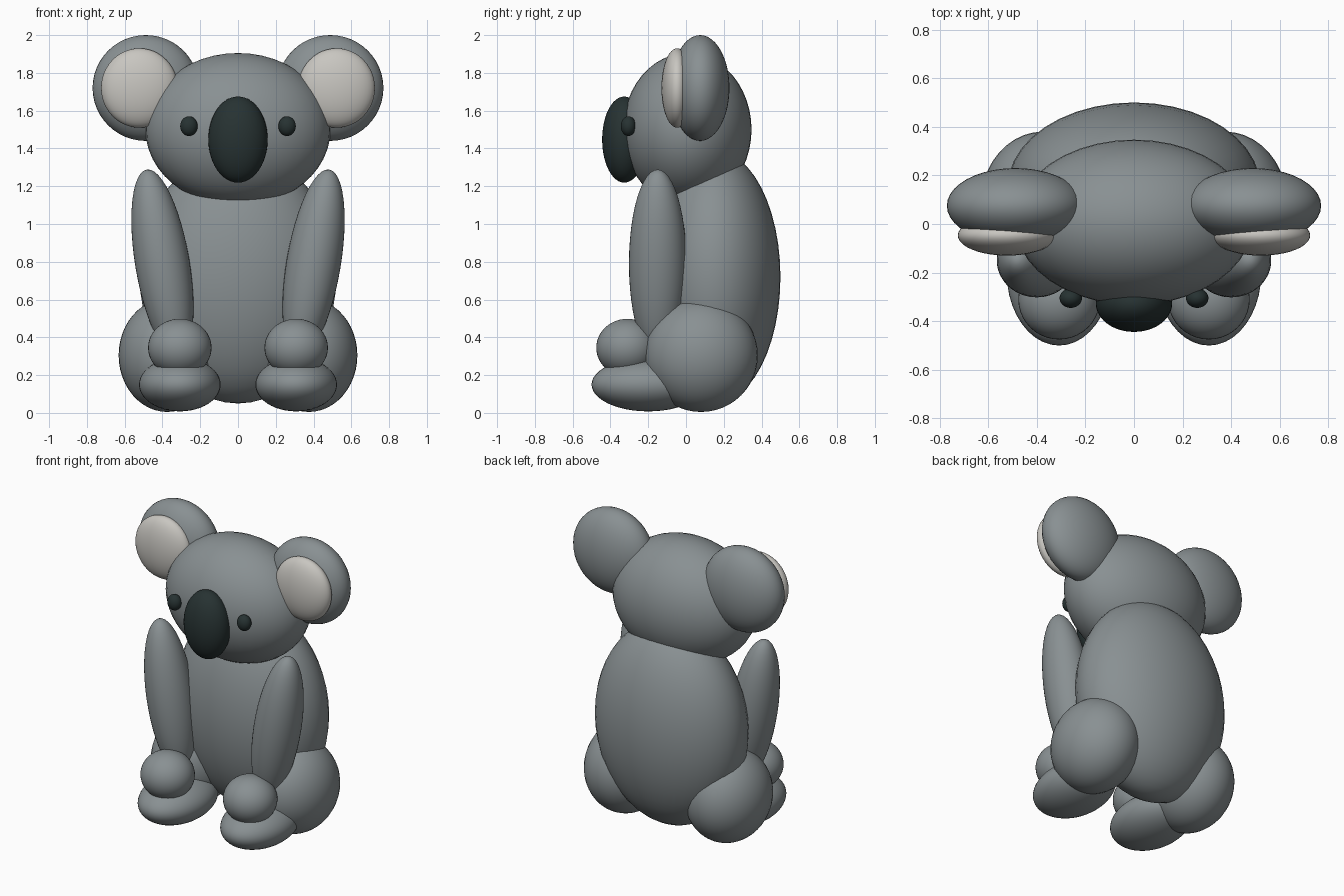
import bpy
import bmesh
from math import radians
from mathutils import Matrix, Vector

cube = bpy.data.objects.get("Cube")
if cube:
    bpy.data.objects.remove(cube, do_unlink=True)


def make_material(name, rgb):
    mat = bpy.data.materials.new(name)
    mat.use_nodes = True
    color = (*rgb, 1.0)
    mat.diffuse_color = color
    bsdf = mat.node_tree.nodes["Principled BSDF"]
    bsdf.inputs["Base Color"].default_value = color
    bsdf.inputs["Roughness"].default_value = 0.8
    return mat


grey = make_material("grey_fur", (0.25, 0.28, 0.29))
cream = make_material("cream_fur", (0.58, 0.565, 0.53))
black = make_material("dark_skin", (0.02, 0.032, 0.032))


def ellipsoid(name, center, radii, mat, tilt=0):
    """Smooth ellipsoid, tilted about the front-back axis."""
    bm = bmesh.new()
    bmesh.ops.create_uvsphere(bm, u_segments=40, v_segments=24, radius=1)
    shape = Matrix.Rotation(radians(tilt), 4, 'Y') @ Matrix.Diagonal((*radii, 1))
    bm.transform(shape)
    for face in bm.faces:
        face.smooth = True
    mesh = bpy.data.meshes.new(name)
    bm.to_mesh(mesh)
    bm.free()
    mesh.materials.append(mat)
    obj = bpy.data.objects.new(name, mesh)
    obj.location = Vector(center)
    bpy.context.collection.objects.link(obj)
    return obj


def pair(name, center, radii, mat, tilt=0):
    """Matching parts on the left (+x) and right (-x)."""
    x, y, z = center
    for side, sign in (("left", 1), ("right", -1)):
        ellipsoid(f"{side}_{name}", (sign * x, y, z), radii, mat, sign * tilt)


# Torso and head
ellipsoid("body", (0, 0.152, 0.72), (0.52, 0.348, 0.67), grey)
ellipsoid("head", (0, 0.007, 1.5), (0.49, 0.34, 0.405), grey)

# Face
ellipsoid("nose", (0, -0.327, 1.447), (0.157, 0.117, 0.228), black)
pair("eye", (0.26, -0.305, 1.518), (0.046, 0.04, 0.052), black)

# Ears with pale inner pads
pair("ear", (0.488, 0.075, 1.72), (0.282, 0.155, 0.28), grey)
pair("inner_ear", (0.522, -0.047, 1.72), (0.203, 0.083, 0.21), cream)

# Arms lean outward at the shoulder and end in round hands
pair("arm", (0.4, -0.15, 0.79), (0.144, 0.152, 0.505), grey, tilt=9.5)
pair("hand", (0.308, -0.31, 0.345), (0.168, 0.165, 0.153), grey)

# Seated legs
pair("thigh", (0.375, 0.08, 0.305), (0.257, 0.3, 0.3), grey)
pair("foot", (0.308, -0.2, 0.15), (0.216, 0.3, 0.142), grey)
